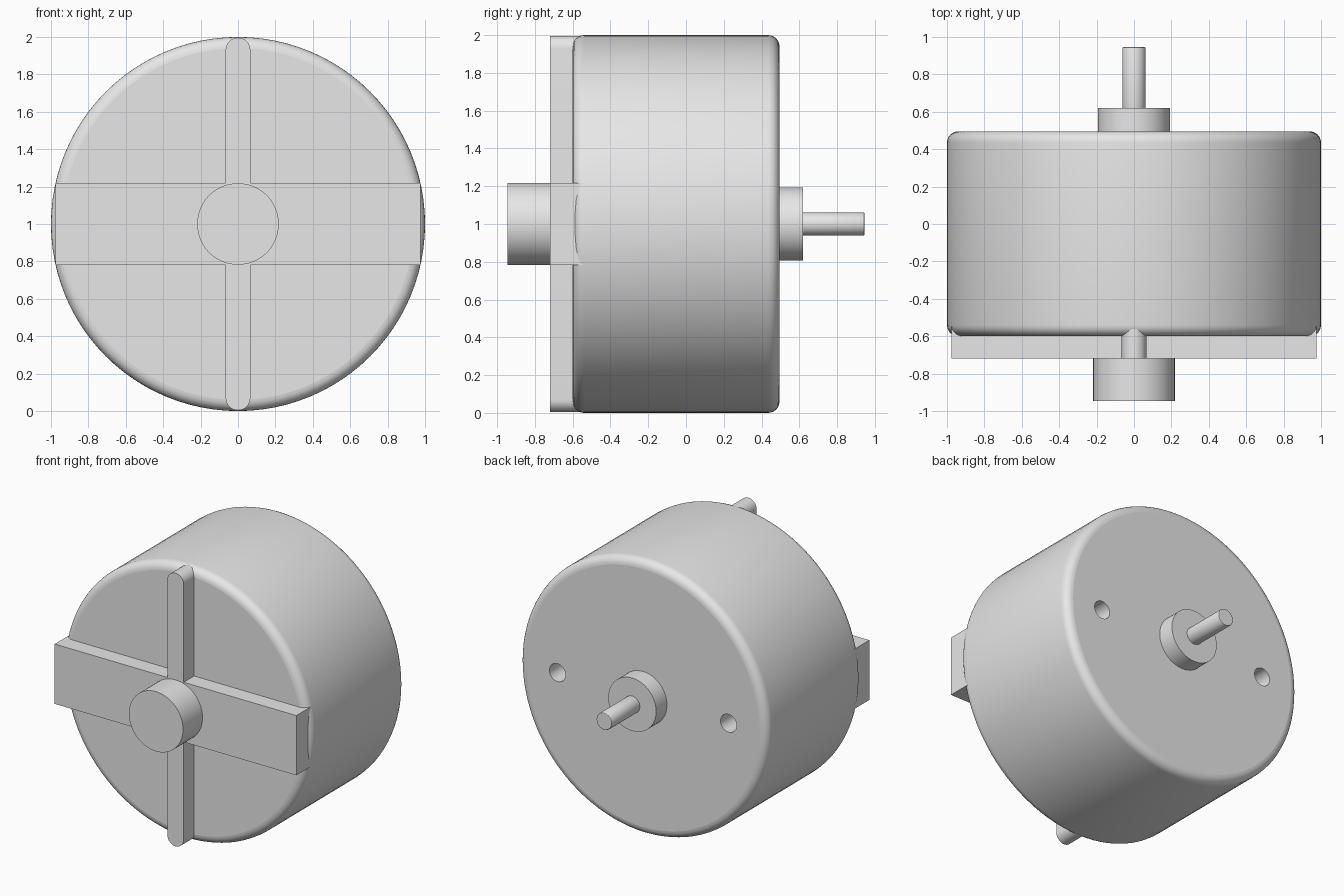
import bpy, bmesh, math
from mathutils import Matrix, Vector

cube = bpy.data.objects.get("Cube")
if cube:
    bpy.data.objects.remove(cube, do_unlink=True)

GREY = (0.8, 0.8, 0.8, 1)
grey = bpy.data.materials.new("light grey")
grey.use_nodes = True
grey.diffuse_color = GREY
grey.node_tree.nodes["Principled BSDF"].inputs["Base Color"].default_value = GREY


def finish(name, bm):
    """Turn a bmesh into a named grey object."""
    bmesh.ops.recalc_face_normals(bm, faces=bm.faces)
    mesh = bpy.data.meshes.new(name)
    bm.to_mesh(mesh)
    bm.free()
    mesh.materials.append(grey)
    obj = bpy.data.objects.new(name, mesh)
    bpy.context.collection.objects.link(obj)
    return obj


def select(obj):
    bpy.ops.object.select_all(action="DESELECT")
    obj.select_set(True)
    bpy.context.view_layer.objects.active = obj


def smooth(obj):
    """Smooth round walls, keep the flat ends truly flat."""
    select(obj)
    bpy.ops.object.shade_smooth_by_angle(angle=math.radians(30))
    for face in obj.data.polygons:
        if abs(face.normal.y) > 0.999:
            face.use_smooth = False


def cylinder(name, radius, y0, y1, x=0, sides=64, fillet=0, steps=6):
    """Cylinder along y, centred on height 1, with optional rounded rims."""
    bm = bmesh.new()
    place = Matrix.Translation((x, (y0 + y1) / 2, 1)) @ Matrix.Rotation(math.pi / 2, 4, "X")
    bmesh.ops.create_cone(bm, cap_ends=True, segments=sides, radius1=radius,
                          radius2=radius, depth=y1 - y0, matrix=place)
    if fillet:
        rims = [e for e in bm.edges if abs(e.verts[0].co.y - e.verts[1].co.y) < 1e-4]
        bmesh.ops.bevel(bm, geom=rims, offset=fillet, segments=steps,
                        profile=0.5, affect="EDGES")
    return finish(name, bm)


def extrude_outline(name, outline, y0, y1):
    """Extrude an x-z outline along y."""
    bm = bmesh.new()
    face = bm.faces.new([bm.verts.new((x, y0, z)) for x, z in outline])
    moved = bmesh.ops.extrude_face_region(bm, geom=[face])["geom"]
    verts = [v for v in moved if isinstance(v, bmesh.types.BMVert)]
    bmesh.ops.translate(bm, verts=verts, vec=Vector((0, y1 - y0, 0)))
    return finish(name, bm)


# Drum body with rounded rims
body = cylinder("drum_body", 1, -0.6, 0.495, sides=96, fillet=0.06)

# Two mounting holes in the back
for side in (-1, 1):
    cutter = cylinder("hole_cutter", 0.065, 0.3, 0.6, x=side * 0.69, sides=32)
    cutter.hide_render = True
    cut = body.modifiers.new("mounting_hole", "BOOLEAN")
    cut.operation = "DIFFERENCE"
    cut.object = cutter
    select(body)
    bpy.ops.object.modifier_apply(modifier=cut.name)
    bpy.data.objects.remove(cutter, do_unlink=True)
smooth(body)

# Back collar and output shaft
smooth(cylinder("back_collar", 0.193, 0.45, 0.62))
smooth(cylinder("shaft", 0.062, 0.5, 0.945, sides=32, fillet=0.006, steps=2))

# Wide cross bar on the front
w, h = 0.975, 0.218
extrude_outline("wide_cross_bar", [(-w, 1 - h), (w, 1 - h), (w, 1 + h), (-w, 1 + h)],
                -0.72, -0.54)

# Narrow upright rib with rounded ends
r, reach, n = 0.066, 0.93, 16
arc = [(r * math.cos(math.pi * i / n), reach + r * math.sin(math.pi * i / n))
       for i in range(n + 1)]
outline = [(x, 1 + z) for x, z in arc] + [(-x, 1 - z) for x, z in arc]
smooth(extrude_outline("upright_rib", outline, -0.72, -0.54))

# Front boss
smooth(cylinder("front_boss", 0.218, -0.945, -0.65))
